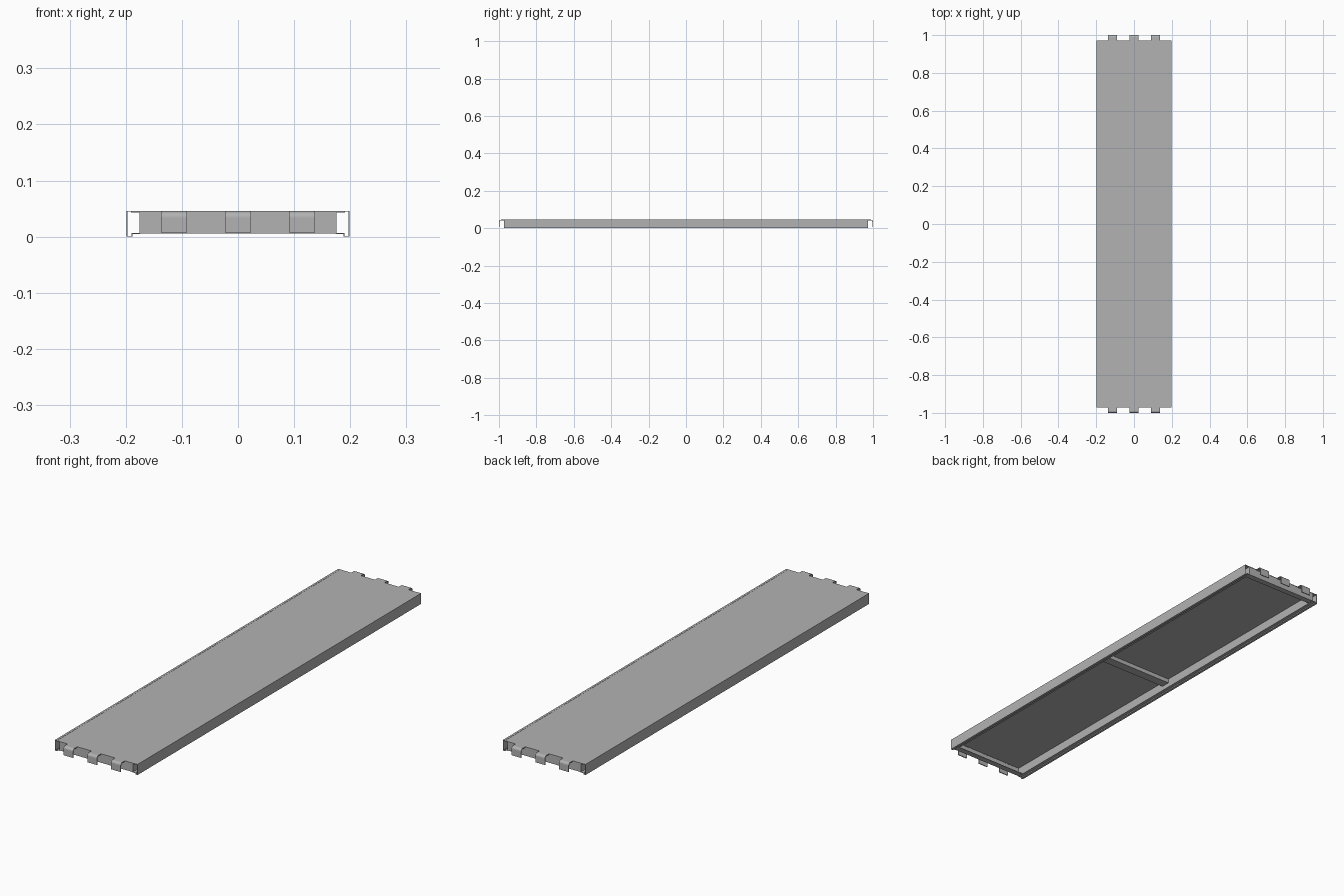
import bpy, bmesh, math

if "Cube" in bpy.data.objects:
    bpy.data.objects.remove(bpy.data.objects["Cube"])

# Darker grey steel
STEEL = bpy.data.materials.new("steel")
STEEL.diffuse_color = (0.45, 0.45, 0.45, 1)
STEEL.use_nodes = True
STEEL.node_tree.nodes["Principled BSDF"].inputs["Base Color"].default_value = STEEL.diffuse_color


def extrude_profile(name, pts, axis, lo, hi):
    """Extrude a closed 2D outline along x (outline in y,z) or y (outline in x,z)."""
    bm = bmesh.new()

    def place(p, t):
        return (t, p[0], p[1]) if axis == 'x' else (p[0], t, p[1])
    a = [bm.verts.new(place(p, lo)) for p in pts]
    b = [bm.verts.new(place(p, hi)) for p in pts]
    n = len(pts)
    bm.faces.new(a)
    bm.faces.new(b[::-1])
    for i in range(n):
        bm.faces.new((a[i], b[i], b[(i + 1) % n], a[(i + 1) % n]))
    bmesh.ops.recalc_face_normals(bm, faces=bm.faces)
    me = bpy.data.meshes.new(name)
    bm.to_mesh(me)
    bm.free()
    me.materials.append(STEEL)
    ob = bpy.data.objects.new(name, me)
    bpy.context.collection.objects.link(ob)
    return ob


def mirror(ob, axis):
    m = ob.modifiers.new("mirror", 'MIRROR')
    m.use_axis = (axis == 'x', axis == 'y', False)


# Half width, half length, height, deck top, sheet thickness, inner wall position
W, L, H, D, T, I = 0.1985, 0.972, 0.046, 0.0453, 0.0015, 0.174

# Deck sheet with folded hollow side rails: top lip, outer wall, stepped flange, inner wall
half = [(0, D), (0.189, D), (0.189, H), (W, H), (W, 0), (0.188, 0),
        (0.188, 0.005), (I, 0.005), (I, D - 0.002), (0, D - 0.002)]
outline = half + [(-x, z) for x, z in half[-2:0:-1]]
rail_gap = [(I + T, 0.005 + T), (0.188 + T, 0.005 + T), (0.188 + T, T), (W - T, T),
            (W - T, H - T), (0.189 + T, H - T), (0.189 + T, D - 0.002), (I + T, D - 0.002)]
deck = extrude_profile("deck_sheet", outline, 'y', -L, L)

# Hollow out the side rails
for name, s in (("rail_cutter_right", 1), ("rail_cutter_left", -1)):
    cutter = extrude_profile(name, [(s * x, z) for x, z in rail_gap], 'y', -1.1, 1.1)
    cutter.hide_render = True
    cutter.hide_viewport = True
    cut = deck.modifiers.new("hollow", 'BOOLEAN')
    cut.operation = 'DIFFERENCE'
    cut.object = cutter

# End plates with inward bottom flange
end = [(L - 0.001, 0.044), (L - 0.001, 0.006), (L - 0.027, 0.006),
       (L - 0.027, 0.008), (L - 0.003, 0.008), (L - 0.003, 0.044)]
mirror(extrude_profile("end_plate", end, 'x', -I, I), 'y')

# Central cross brace under the deck
brace = [(-0.02, 0.044), (-0.02, 0.025), (0.02, 0.025), (0.02, 0.044)]
extrude_profile("cross_brace", brace, 'x', -I, I)


# Hooks: three straps at each end, bent down through a rounded corner
def bend(r):
    return [(0.989 + r * math.sin(a), D - 0.011 + r * math.cos(a))
            for a in (math.pi / 2 * k / 5 for k in range(6))]


hook = [(L - 0.004, D)] + bend(0.011) + [(1.0, 0.007), (0.996, 0.007)] \
    + bend(0.007)[::-1] + [(L - 0.004, D - 0.004)]
for i, x in enumerate((-0.114, 0, 0.114)):
    mirror(extrude_profile(f"hook_{i + 1}", hook, 'x', x - 0.023, x + 0.023), 'y')
